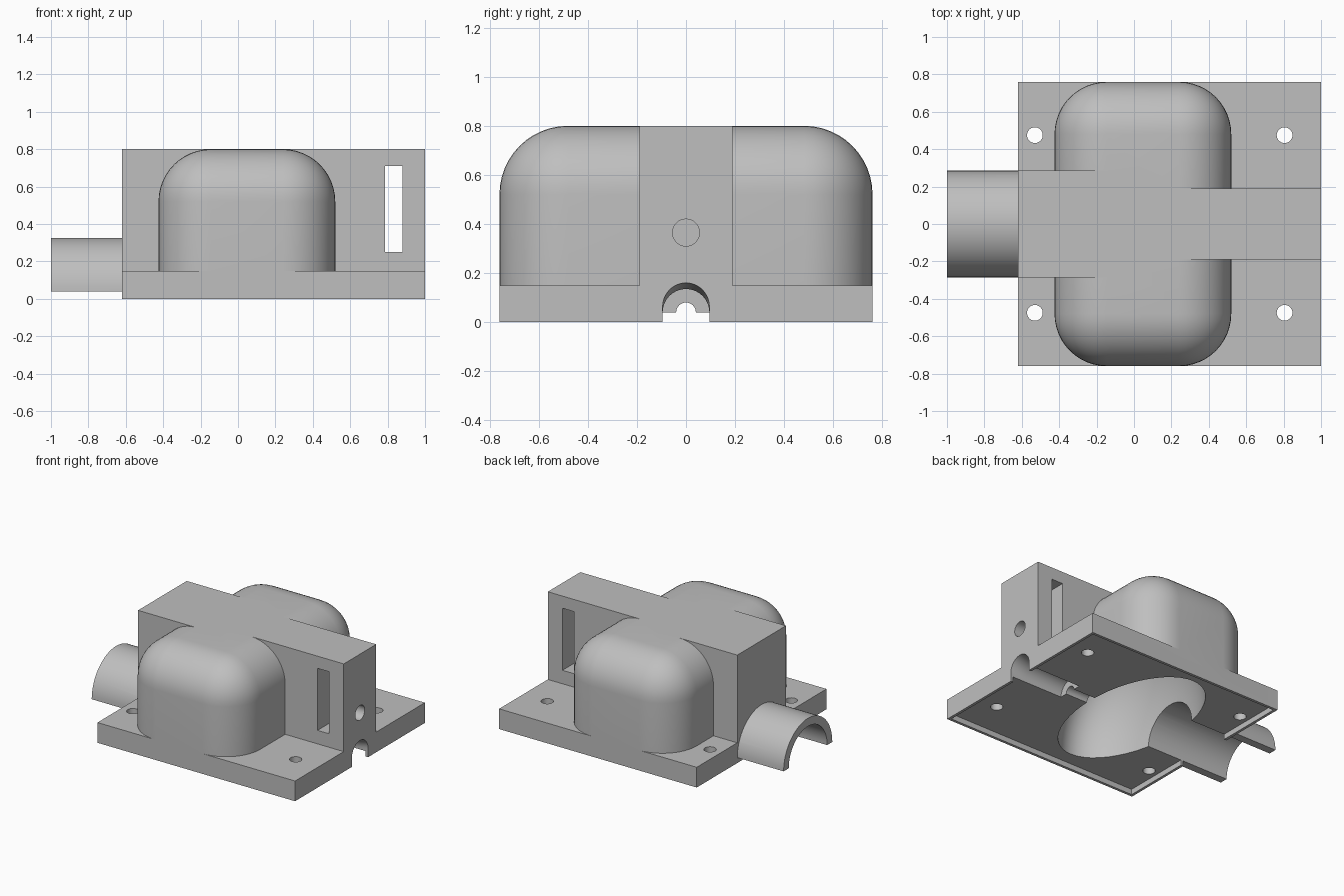
import bpy, bmesh
from math import pi, sin, cos, radians
from mathutils import Matrix

cube = bpy.data.objects.get("Cube")
if cube:
    bpy.data.objects.remove(cube, do_unlink=True)

grey = bpy.data.materials.new("plain grey")
grey.use_nodes = True
colour = (0.52, 0.52, 0.52, 1)
grey.diffuse_color = colour
grey.node_tree.nodes["Principled BSDF"].inputs["Base Color"].default_value = colour


def finish(bm, name):
    bmesh.ops.recalc_face_normals(bm, faces=bm.faces)
    mesh = bpy.data.meshes.new(name)
    bm.to_mesh(mesh)
    bm.free()
    mesh.materials.append(grey)
    obj = bpy.data.objects.new(name, mesh)
    bpy.context.collection.objects.link(obj)
    return obj


def box_mesh(x0, x1, y, z0, z1):
    bm = bmesh.new()
    size = Matrix.Diagonal((x1 - x0, 2 * y, z1 - z0, 1))
    place = Matrix.Translation(((x0 + x1) / 2, 0, (z0 + z1) / 2))
    bmesh.ops.create_cube(bm, size=1, matrix=place @ size)
    return bm


def box(name, *dims):
    return finish(box_mesh(*dims), name)


def arch(name, r, x0, x1, leg=0.0, z=0.04, steps=32):
    """Half-round bar along x, with optional straight legs below."""
    pts = [(r * cos(pi * i / steps), z + r * sin(pi * i / steps)) for i in range(steps + 1)]
    if leg:
        pts += [(-r, z - leg), (r, z - leg)]
    bm = bmesh.new()
    face = bm.faces.new([bm.verts.new((x0, y, h)) for y, h in pts])
    out = bmesh.ops.extrude_face_region(bm, geom=[face])["geom"]
    moved = [v for v in out if isinstance(v, bmesh.types.BMVert)]
    bmesh.ops.translate(bm, verts=moved, vec=(x1 - x0, 0, 0))
    return finish(bm, name)


def rod(name, r, depth, place):
    bm = bmesh.new()
    bmesh.ops.create_cone(bm, cap_ends=True, segments=32, radius1=r, radius2=r,
                          depth=depth, matrix=place)
    return finish(bm, name)


def combine(target, tool, operation):
    mod = target.modifiers.new(tool.name, "BOOLEAN")
    mod.operation, mod.object, mod.solver = operation, tool, "EXACT"
    bpy.context.view_layer.objects.active = target
    bpy.ops.object.modifier_apply(modifier=mod.name)
    bpy.data.objects.remove(tool, do_unlink=True)


# Base plate, with the central ridge in a wide and a narrow stretch
housing = box("housing", -0.62, 1, 0.76, 0, 0.15)
combine(housing, box("wide_ridge", -0.62, 0.05, 0.285, 0.05, 0.8), "UNION")
combine(housing, box("narrow_ridge", 0, 1, 0.19, 0.05, 0.8), "UNION")

# Rounded dome: vertical and top edges bevelled
bm = box_mesh(-0.425, 0.52, 0.76, 0.05, 0.8)
round_edges = [e for e in bm.edges if max(v.co.z for v in e.verts) > 0.5]
bmesh.ops.bevel(bm, geom=round_edges, offset=0.28, offset_type="OFFSET",
                segments=12, profile=0.5, affect="EDGES", clamp_overlap=True)
combine(housing, finish(bm, "dome"), "UNION")

# Half-round spout
combine(housing, arch("spout", 0.285, -1, -0.5), "UNION")

# Recessed underside and the oval cavity
combine(housing, box("recess", -0.6, 0.98, 0.74, -0.2, 0.04), "DIFFERENCE")
bm = bmesh.new()
oval = Matrix.Translation((0.02, 0, 0.04)) @ Matrix.Diagonal((0.36, 0.64, 0.68, 1))
bmesh.ops.create_uvsphere(bm, u_segments=48, v_segments=32, radius=1, matrix=oval)
combine(housing, finish(bm, "cavity"), "DIFFERENCE")

# Spout bore, cable groove with flared mouth, and small channel
combine(housing, arch("bore", 0.225, -1.1, 0, 0.15), "DIFFERENCE")
combine(housing, arch("groove", 0.095, 0.56, 1.1, 0.15), "DIFFERENCE")
flare = arch("flare", 0.095, 0, 0.3, 0.15, 0)
flare.data.transform(Matrix.Translation((0.88, 0, 0.04)) @ Matrix.Rotation(radians(-11), 4, "Y"))
combine(housing, flare, "DIFFERENCE")
combine(housing, arch("channel", 0.04, 0.1, 0.7, 0.15), "DIFFERENCE")

# Cross slot and pin hole in the narrow ridge
combine(housing, box("slot", 0.785, 0.88, 0.4, 0.25, 0.71), "DIFFERENCE")
pin = Matrix.Translation((0.9, 0, 0.365)) @ Matrix.Rotation(pi / 2, 4, "Y")
combine(housing, rod("pin_hole", 0.055, 0.5, pin), "DIFFERENCE")

# Four screw holes
for x in (-0.53, 0.805):
    for y in (-0.475, 0.475):
        hole = rod("screw_hole", 0.042, 0.5, Matrix.Translation((x, y, 0.1)))
        combine(housing, hole, "DIFFERENCE")

# One shared material and smooth rounds with crisp edges
housing.data.materials.clear()
housing.data.materials.append(grey)
for face in housing.data.polygons:
    face.material_index = 0
bpy.ops.object.select_all(action="DESELECT")
housing.select_set(True)
bpy.context.view_layer.objects.active = housing
bpy.ops.object.shade_smooth_by_angle(angle=radians(25))
